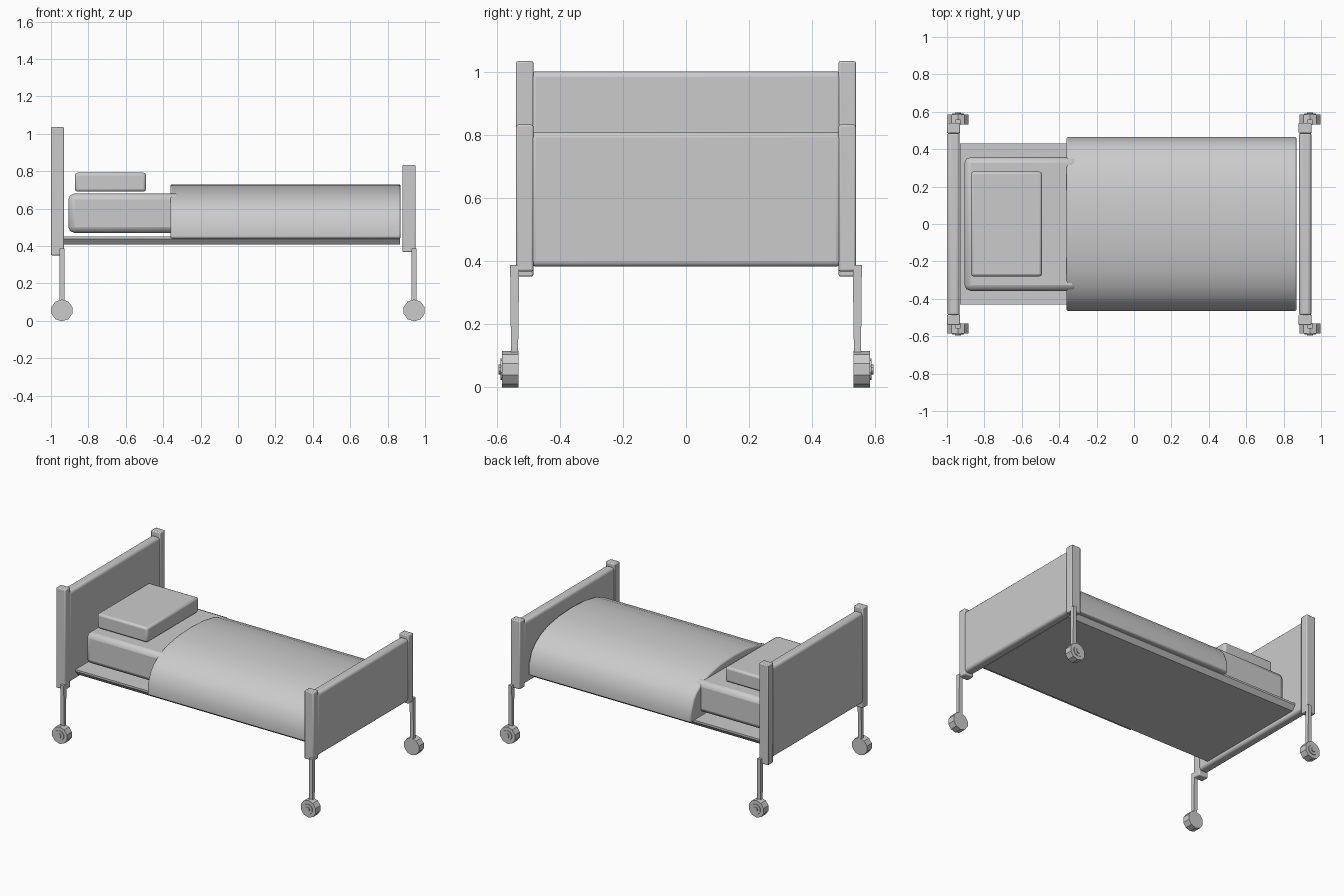
import bpy, bmesh, math
from mathutils import Matrix

cube = bpy.data.objects.get("Cube")
if cube:
    bpy.data.objects.remove(cube, do_unlink=True)

GREY = (0.6, 0.6, 0.6, 1)
grey = bpy.data.materials.new("plain grey")
grey.use_nodes = True
grey.diffuse_color = GREY
grey.node_tree.nodes["Principled BSDF"].inputs["Base Color"].default_value = GREY


def finish(name, bm, bevel=0, segments=2):
    """Turn a bmesh into a shaded object, with optional bevelled edges."""
    bmesh.ops.recalc_face_normals(bm, faces=bm.faces)
    mesh = bpy.data.meshes.new(name)
    bm.to_mesh(mesh)
    bm.free()
    mesh.materials.append(grey)
    obj = bpy.data.objects.new(name, mesh)
    bpy.context.collection.objects.link(obj)
    if bevel:
        mod = obj.modifiers.new("soft edges", "BEVEL")
        mod.width = bevel
        mod.segments = segments
        mod.limit_method = "ANGLE"
        mod.angle_limit = math.radians(40)
    bpy.ops.object.select_all(action="DESELECT")
    obj.select_set(True)
    bpy.context.view_layer.objects.active = obj
    bpy.ops.object.shade_smooth_by_angle(angle=math.radians(35))
    return obj


def box(name, x, y, z, bevel=0, segments=2):
    """Box from (low, high) ranges on each axis."""
    bm = bmesh.new()
    bmesh.ops.create_cube(bm, size=1)
    for v in bm.verts:
        v.co = [(a + b) / 2 + c * (b - a) for c, (a, b) in zip(v.co, (x, y, z))]
    return finish(name, bm, bevel, segments)


def extrude_x(name, profile, x0, x1, bevel=0):
    """Solid with a (y, z) cross-section running along x."""
    bm = bmesh.new()
    face = bm.faces.new([bm.verts.new((x0, y, z)) for y, z in profile])
    out = bmesh.ops.extrude_face_region(bm, geom=[face])["geom"]
    verts = [v for v in out if isinstance(v, bmesh.types.BMVert)]
    bmesh.ops.translate(bm, verts=verts, vec=(x1 - x0, 0, 0))
    return finish(name, bm, bevel)


def disc(bm, x, y0, y1, z, radius, inner=None):
    """Ten-sided cylinder along y, optionally with a dished outer face."""
    spin = Matrix.Translation((x, (y0 + y1) / 2, z)) @ Matrix.Rotation(math.pi / 2, 4, "X")
    made = bmesh.ops.create_cone(bm, cap_ends=True, segments=10, radius1=radius,
                                 radius2=radius, depth=abs(y1 - y0), matrix=spin)
    if inner:
        faces = {f for v in made["verts"] for f in v.link_faces}
        cap = max(faces, key=lambda f: abs(f.calc_center_median().y))
        bmesh.ops.inset_region(bm, faces=[cap], thickness=radius - inner)
        bmesh.ops.translate(bm, verts=cap.verts, vec=(0, 0.008 * (1 if y0 > y1 else -1), 0))


# Head and foot boards with their corner posts
for end, x0, top, low, panel_top in (("head", -1.0, 1.035, 0.35, 1.003),
                                     ("foot", 0.88, 0.833, 0.367, 0.81)):
    box(end + "_panel", (x0 + 0.003, x0 + 0.068), (-0.495, 0.495), (0.382, panel_top), 0.018, 3)
    for side, s in (("left", 1), ("right", -1)):
        box(f"{end}_post_{side}", (x0, x0 + 0.07), sorted((s * 0.485, s * 0.54)), (low, top), 0.006)

# Legs and casters at the four corners
for end, ex in (("head", -1), ("foot", 1)):
    cx = 0.9415 * ex
    for side, s in (("left", 1), ("right", -1)):
        leg = box(f"{end}_leg_{side}", (cx - 0.013, cx + 0.013),
                  sorted((s * 0.534, s * 0.556)), (0.09, 0.387))
        for v in leg.data.vertices:
            if v.co.z > 0.2:
                v.co.y -= 0.0 if abs(v.co.y) < 0.54 else -s * 0.003
                if abs(v.co.y) < 0.54:
                    v.co.y -= s * 0.004
        bm = bmesh.new()
        disc(bm, cx, s * 0.532, s * 0.585, 0.0557, 0.0585)
        disc(bm, cx, s * 0.58, s * 0.59, 0.0557, 0.034)
        disc(bm, cx, s * 0.585, s * 0.596, 0.0557, 0.016)
        finish(f"{end}_wheel_{side}", bm)

# Bed base, undercut along its long sides
extrude_x("bed_base", [(-0.43, 0.45), (0.43, 0.45), (0.43, 0.437), (0.405, 0.407),
                       (-0.405, 0.407), (-0.43, 0.437)], -0.93, 0.865)

# Mattress and pillow
box("mattress", (-0.907, -0.3), (-0.357, 0.357), (0.47, 0.68), 0.032, 2)
box("pillow", (-0.872, -0.492), (-0.28, 0.28), (0.69, 0.792), 0.014, 2)

# Arched blanket draped over the mattress
half = [(0.465, 0.44), (0.465, 0.51), (0.435, 0.59), (0.40, 0.63), (0.34, 0.67),
        (0.26, 0.702), (0.14, 0.723)]
arch = half + [(0, 0.73)] + [(-y, z) for y, z in reversed(half)]
extrude_x("blanket", arch, -0.362, 0.87, 0.01)
